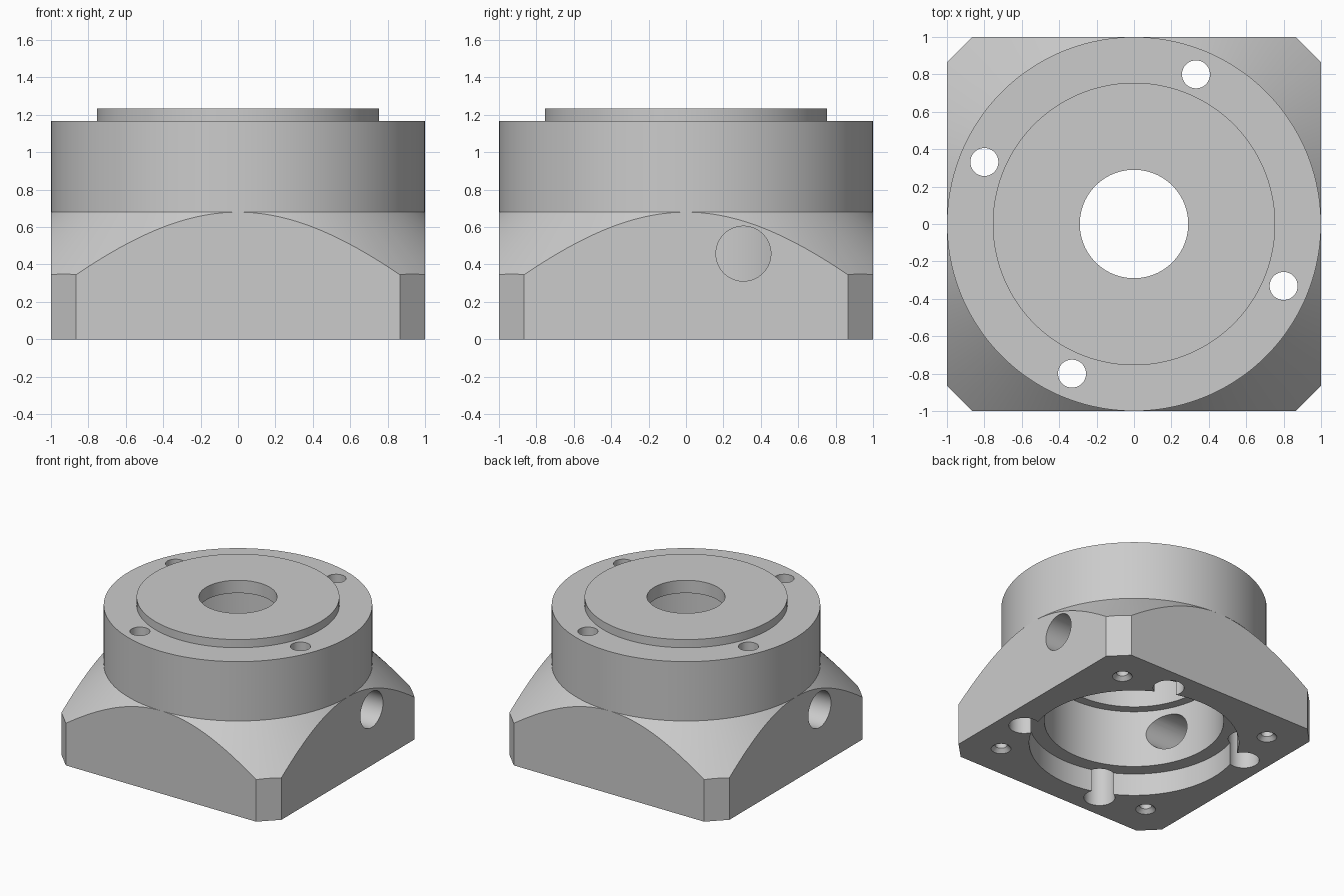
import bpy, bmesh, math
from mathutils import Matrix

cube = bpy.data.objects.get("Cube")
if cube:
    bpy.data.objects.remove(cube)

metal = bpy.data.materials.new("grey_metal")
metal.use_nodes = True
GREY = (0.6, 0.6, 0.6, 1)
metal.diffuse_color = GREY
metal.node_tree.nodes["Principled BSDF"].inputs["Base Color"].default_value = GREY


def loft(name, rings, matrix=Matrix()):
    """Closed solid through rings of points, capped at both ends."""
    bm = bmesh.new()
    rings = [[bm.verts.new(p) for p in ring] for ring in rings]
    for low, high in zip(rings, rings[1:]):
        for i in range(len(low)):
            j = (i + 1) % len(low)
            bm.faces.new((low[i], low[j], high[j], high[i]))
    bm.faces.new(rings[0])
    bm.faces.new(rings[-1])
    bmesh.ops.transform(bm, matrix=matrix, verts=bm.verts)
    bmesh.ops.recalc_face_normals(bm, faces=bm.faces)
    mesh = bpy.data.meshes.new(name)
    bm.to_mesh(mesh)
    bm.free()
    mesh.materials.append(metal)
    obj = bpy.data.objects.new(name, mesh)
    bpy.context.collection.objects.link(obj)
    return obj


def lathe(name, profile, segments=48, matrix=Matrix()):
    """Solid turned around z from (radius, height) pairs."""
    angles = [(i + 0.5) * math.tau / segments for i in range(segments)]
    return loft(name, [[(r * math.cos(a), r * math.sin(a), z) for a in angles]
                       for r, z in profile], matrix)


def combine(target, tool, operation="DIFFERENCE"):
    """Apply a boolean and remove the tool."""
    mod = target.modifiers.new("cut", "BOOLEAN")
    mod.object, mod.operation, mod.solver = tool, operation, "EXACT"
    bpy.context.view_layer.objects.active = target
    bpy.ops.object.modifier_apply(modifier=mod.name)
    bpy.data.objects.remove(tool)


# Turned outer shape: cone shoulder, round body, raised boss
SLOPE = 0.33 / 0.318
housing = lathe("flange_housing", [
    (1.8, -0.2), (1.8, 0.68 - 0.8 * SLOPE), (1, 0.68), (1, 1.168),
    (0.755, 1.168), (0.755, 1.235)], 128)

# Square base with chamfered corners trims the cone
c = 0.865
corners = [(1, -c), (1, c), (c, 1), (-c, 1), (-1, c), (-1, -c), (-c, -1), (c, -1)]
combine(housing, loft("square_trim", [[(x, y, z) for x, y in corners] for z in (0, 2)]),
        "INTERSECT")

# Stepped centre bore, open at both ends
combine(housing, lathe("centre_bore", [
    (0.79, -0.1), (0.79, 0.185), (0.675, 0.185), (0.675, 0.66), (0.6, 0.66),
    (0.6, 1.13), (0.29, 1.13), (0.29, 1.4)], 128))

for k in range(4):
    # Through bolt holes with a wide counterbore from below
    turn = Matrix.Rotation(math.radians(67.5 + 90 * k), 4, "Z")
    combine(housing, lathe("bolt_hole", [
        (0.117, -0.1), (0.117, 0.5), (0.075, 0.5), (0.075, 1.4)], 40,
        turn @ Matrix.Translation((0.866, 0, 0))))
    # Blind countersunk holes in the base corners
    turn = Matrix.Rotation(math.radians(45 + 90 * k), 4, "Z")
    combine(housing, lathe("corner_hole", [
        (0.075, -0.1), (0.075, 0), (0.045, 0.03), (0.045, 0.35)], 32,
        turn @ Matrix.Translation((1.005, 0, 0))))

# Access holes through two opposite sides
for side in (0, math.pi):
    place = (Matrix.Rotation(side, 4, "Z") @ Matrix.Translation((0, 0.307, 0.458))
             @ Matrix.Rotation(math.pi / 2, 4, "Y"))
    combine(housing, lathe("access_hole", [(0.147, 0.4), (0.147, 1.2)], 48, place))

bpy.ops.object.select_all(action="DESELECT")
housing.select_set(True)
bpy.context.view_layer.objects.active = housing
bpy.ops.object.shade_smooth_by_angle(angle=math.radians(20))
